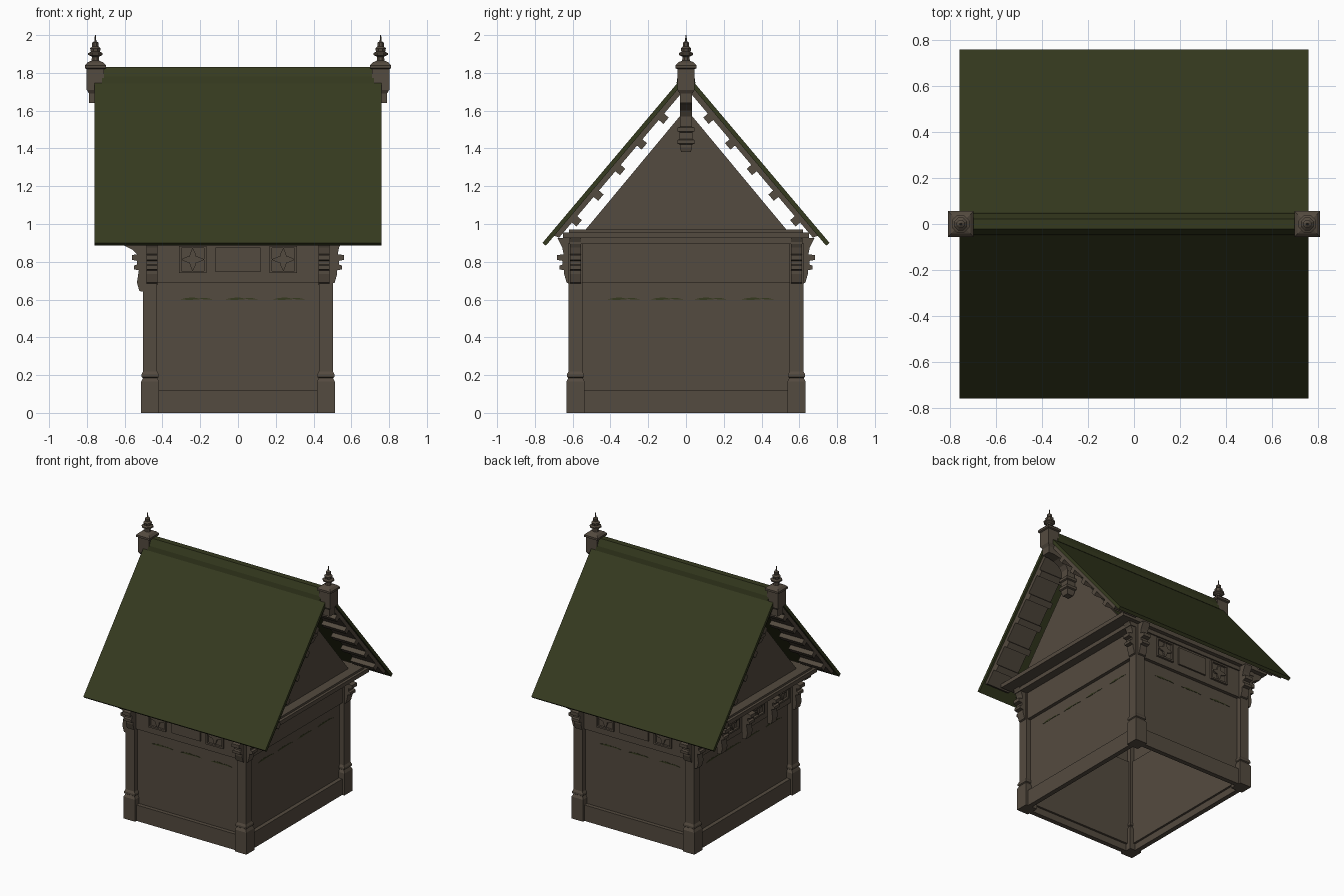
import bpy, bmesh, math
from mathutils import Vector

if "Cube" in bpy.data.objects:
    bpy.data.objects.remove(bpy.data.objects["Cube"])


def material(name, rgb):
    m = bpy.data.materials.new(name)
    m.diffuse_color = (*rgb, 1)
    m.use_nodes = True
    m.node_tree.nodes["Principled BSDF"].inputs["Base Color"].default_value = m.diffuse_color
    return m


WOOD = material("weathered wood", (0.088, 0.069, 0.050))
MOSS = material("moss green", (0.036, 0.042, 0.0135))


def finish(bm, name, mat):
    bmesh.ops.recalc_face_normals(bm, faces=bm.faces)
    me = bpy.data.meshes.new(name)
    bm.to_mesh(me)
    bm.free()
    me.materials.append(mat)
    ob = bpy.data.objects.new(name, me)
    bpy.context.collection.objects.link(ob)
    return ob


def extrude(bm, pts, vec):
    f = bm.faces.new([bm.verts.new(p) for p in pts])
    r = bmesh.ops.extrude_face_region(bm, geom=[f], use_keep_orig=True)
    bmesh.ops.translate(bm, vec=vec, verts=[v for v in r["geom"] if isinstance(v, bmesh.types.BMVert)])


def box(bm, x0, x1, y0, y1, z0, z1):
    extrude(bm, [(x0, y0, z0), (x1, y0, z0), (x1, y1, z0), (x0, y1, z0)], (0, 0, z1 - z0))


def stack(bm, cx, cy, prof, n=4):
    """Loft of n-sided rings; prof holds (half width, z)."""
    k = 1 / math.cos(math.pi / n)
    rings = [[bm.verts.new((cx + r * k * math.cos(2 * math.pi * (i + .5) / n),
                            cy + r * k * math.sin(2 * math.pi * (i + .5) / n), z))
              for i in range(n)] for r, z in prof]
    for a, b in zip(rings, rings[1:]):
        for i in range(n):
            bm.faces.new((a[i], a[(i + 1) % n], b[(i + 1) % n], b[i]))
    bm.faces.new(rings[0])
    bm.faces.new(rings[-1])


SIDES = [(1, 0), (-1, 0), (0, 1), (0, -1)]


def frame(side, dist):
    """Maps (along, out, z) of one wall to world space."""
    n = Vector((*side, 0))
    t = Vector((-side[1], side[0], 0))
    return lambda a, o, z: n * (dist + o) + t * a + Vector((0, 0, z))


def wbox(bm, F, a0, a1, o0, o1, z0, z1):
    extrude(bm, [F(a0, o0, z0), F(a1, o0, z0), F(a1, o1, z0), F(a0, o1, z0)], (0, 0, z1 - z0))


# Walls, skirting and frieze as hollow shells
for name, hx, hy, t, z0, z1 in [("walls", .465, .585, .02, .05, .70),
                                ("skirting", .495, .615, .035, 0, .12),
                                ("frieze", .49, .61, .03, .69, .92)]:
    bm = bmesh.new()
    for s in (-1, 1):
        box(bm, *sorted((s * hx, s * (hx - t))), -hy, hy, z0, z1)
        box(bm, -hx, hx, *sorted((s * hy, s * (hy - t))), z0, z1)
    finish(bm, name, WOOD)

# Corner posts with moulded feet
bm = bmesh.new()
for sx in (-1, 1):
    for sy in (-1, 1):
        stack(bm, sx * .465, sy * .585, [(.048, 0), (.048, .165), (.038, .185), (.045, .19), (.045, .205),
                                         (.037, .22), (.037, .90)])
finish(bm, "corner_posts", WOOD)

# Cornice slabs
bm = bmesh.new()
box(bm, -.55, .55, -.62, .62, .895, .925)
box(bm, -.64, .64, -.65, .65, .925, .955)
box(bm, -.62, .62, -.62, .62, .955, .97)
finish(bm, "cornice", WOOD)

# Stepped corbels on the corner posts, plus extra ones along the left wall
PROF = [(-.01, .68), (.012, .69), (.025, .735), (.025, .755), (.05, .76), (.05, .78), (.035, .785), (.035, .805),
        (.062, .81), (.062, .835), (.028, .84), (.035, .875), (.05, .905), (.06, .925), (-.01, .925)]
bm = bmesh.new()
for s in SIDES:
    F = frame(s, .50 if s[0] else .62)
    c = .585 if s[0] else .455
    left = s == (-1, 0)
    for a in [-c, c] + ([-.30, 0, .30] if left else []):
        prof = PROF
        if left:  # longer brackets that reach under the wide cornice
            prof = [(-.01, .64), (.022, .645), (.035, .69)] + PROF[3:10] + [
                (.035, .84), (.06, .865), (.11, .89), (.125, .925), (-.01, .925)]
        extrude(bm, [F(a - .03, o, z) for o, z in prof], F(a + .03, 0, 0) - F(a - .03, 0, 0))
finish(bm, "corbels", WOOD)

# Frieze panels: framed four-pointed stars and plain centre panels
bm = bmesh.new()
for s in SIDES[1:]:
    F = frame(s, .49 if s[0] else .61)
    stars = [-.15, .15, -.44, .44] if s[0] else [-.24, .24]
    for a in stars:
        h, z = .072, .812
        wbox(bm, F, a - h, a + h, 0, .016, z + h - .012, z + h)
        wbox(bm, F, a - h, a + h, 0, .016, z - h + .012, z - h)
        wbox(bm, F, a - h, a - h + .012, 0, .016, z - h, z + h)
        wbox(bm, F, a + h - .012, a + h, 0, .016, z - h, z + h)
        star = []
        for i in range(16):
            r = (.062, .036, .024, .036)[i % 4]
            star.append(F(a + r * math.cos(i * math.pi / 8), 0, z + r * math.sin(i * math.pi / 8)))
        extrude(bm, star, F(0, .012, 0) - F(0, 0, 0))
    if not s[0]:
        wbox(bm, F, -.12, .12, 0, .012, .745, .875)
finish(bm, "frieze_panels", WOOD)

# Moss tufts on the walls
bm = bmesh.new()
for s in SIDES:
    F = frame(s, .465 if s[0] else .585)
    for a in ([-.33, -.10, .13, .38] if s[0] else [-.22, .02, .27]):
        p = [(-.09, .6), (-.03, .598), (.02, .602), (.09, .6), (.05, .609), (.01, .606), (-.02, .612), (-.06, .607)]
        extrude(bm, [F(a + u, 0, z) for u, z in p], F(0, .002, 0) - F(0, 0, 0))
finish(bm, "moss_tufts", MOSS)

# Gable walls, set below the roof with a gap
bm = bmesh.new()
for s in (-1, 1):
    extrude(bm, [(s * .53, -.54, .96), (s * .53, .54, .96), (s * .53, 0, 1.61)], (s * .02, 0, 0))
finish(bm, "gable_walls", WOOD)

# Roof slopes and ridge cap
bm = bmesh.new()
for s in (-1, 1):
    extrude(bm, [(-.76, 0, 1.80), (-.76, s * .76, .90), (-.76, s * .742, .885), (-.76, 0, 1.764)], (1.52, 0, 0))
finish(bm, "roof_slopes", MOSS)
bm = bmesh.new()
extrude(bm, [(-.72, y, z) for y, z in [(-.05, 1.745), (.05, 1.745), (.045, 1.78), (.022, 1.83),
                                       (-.022, 1.83), (-.045, 1.78)]], (1.44, 0, 0))
finish(bm, "ridge_cap", MOSS)

# Barge boards with cross blocks underneath
M = .876 / .742
bm = bmesh.new()
for e in (-1, 1):
    x0, w = (.55, .195) if e > 0 else (-.745, .195)
    for s in (-1, 1):
        pts = [(0, 0), (.70, 0), (.672, -.045), (0, -.045)]
        extrude(bm, [(x0, s * y, 1.766 - M * y + d) for y, d in pts], (w, 0, 0))
        u = Vector((0, s, -M)).normalized()
        n = Vector((0, -s * M, -1)).normalized()
        for y in (.13, .245, .36, .475, .59):
            c = Vector((x0, s * y, 1.721 - M * y))
            extrude(bm, [c - u * .022 - n * .01, c + u * .022 - n * .01, c + u * .022 + n * .032,
                         c - u * .022 + n * .032], (w, 0, 0))
finish(bm, "barge_boards", WOOD)

# Ridge end posts, finials, struts and hanging pendants
for e, side in ((-1, "left"), (1, "right")):
    bm = bmesh.new()
    stack(bm, e * .755, 0, [(.033, 1.64), (.033, 1.69), (.046, 1.71), (.046, 1.82), (.056, 1.825), (.056, 1.84),
                            (.042, 1.855), (.02, 1.865)])
    finish(bm, side + "_ridge_post", WOOD)
    bm = bmesh.new()
    stack(bm, e * .755, 0, [(.022, 1.855), (.018, 1.885), (.038, 1.895), (.038, 1.905), (.024, 1.912), (.028, 1.93),
                            (.017, 1.94), (.017, 1.96), (.005, 1.968), (.003, 2.0)], 8)
    finish(bm, side + "_finial", WOOD)
    bm = bmesh.new()
    arc = [(.74, 1.74), (.74, 1.64), (.69, 1.63), (.64, 1.60), (.61, 1.55), (.56, 1.55), (.56, 1.74)]
    extrude(bm, [(e * x, -.033, z) for x, z in arc], (0, .066, 0))
    finish(bm, side + "_ridge_brace", WOOD)
    bm = bmesh.new()
    stack(bm, e * .59, 0, [(.025, 1.38), (.033, 1.405), (.033, 1.42), (.044, 1.425), (.044, 1.445), (.034, 1.45),
                           (.034, 1.485), (.044, 1.49), (.044, 1.51), (.032, 1.515), (.032, 1.70)])
    finish(bm, side + "_pendant", WOOD)
